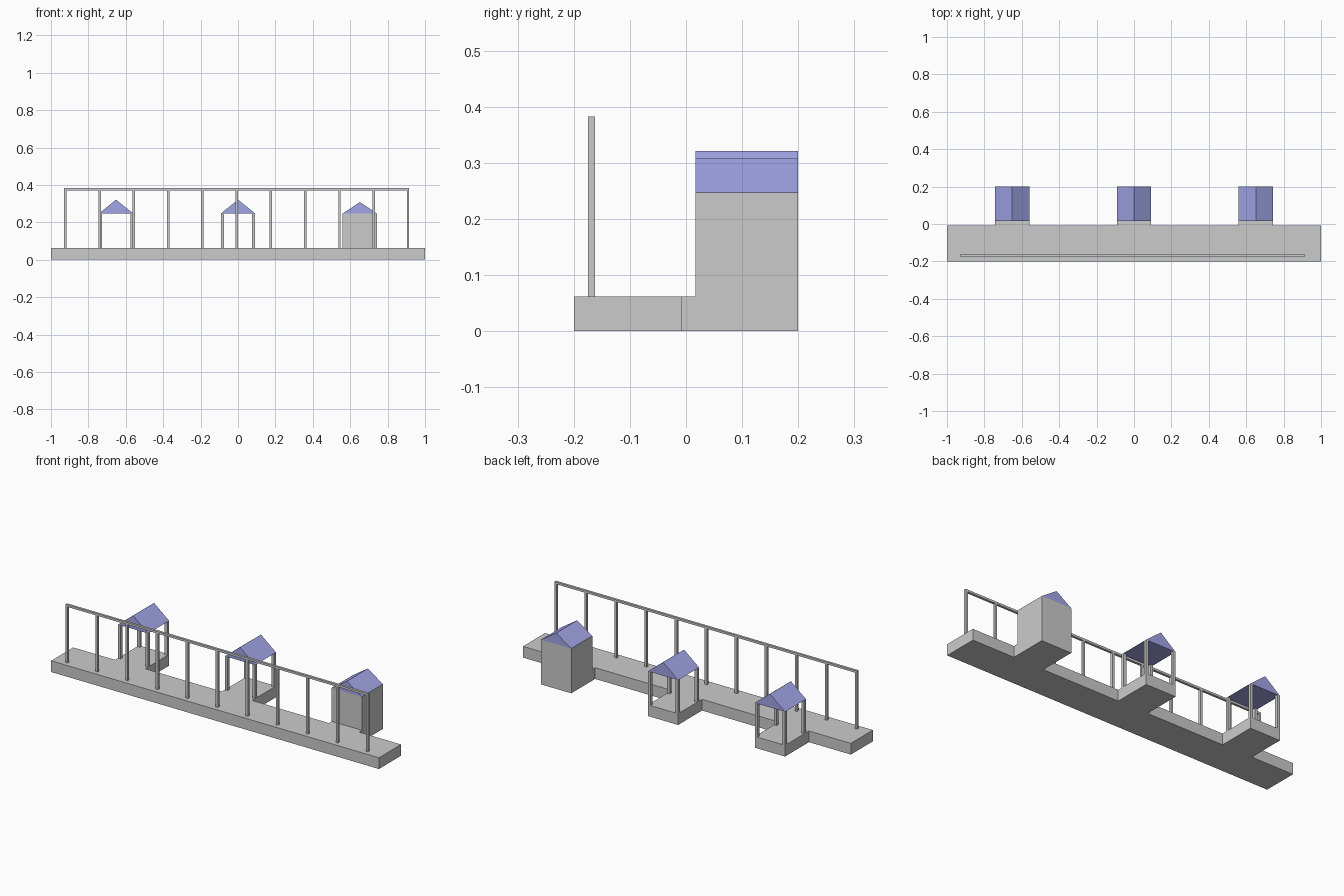
import bpy

if "Cube" in bpy.data.objects:
    bpy.data.objects.remove(bpy.data.objects["Cube"])

SLAB_Z, EAVE_Z = 0.062, 0.247
SLAB_BACK, HUT_FRONT, BACK = -0.008, 0.017, 0.2
HALF = 0.092   # half width of a hut

blue = bpy.data.materials.new("roof_blue")
blue.diffuse_color = (0.36, 0.38, 0.8, 1)
blue.use_nodes = True
blue.node_tree.nodes["Principled BSDF"].inputs["Base Color"].default_value = blue.diffuse_color


def mesh_object(name, verts, faces, mat=None):
    me = bpy.data.meshes.new(name)
    me.from_pydata(verts, [], faces)
    ob = bpy.data.objects.new(name, me)
    bpy.context.collection.objects.link(ob)
    if mat:
        me.materials.append(mat)
    return ob


def box(name, x0, x1, y0, y1, z0, z1):
    verts = [(x, y, z) for x in (x0, x1) for y in (y0, y1) for z in (z0, z1)]
    faces = [(0, 1, 3, 2), (4, 6, 7, 5), (0, 4, 5, 1),
             (2, 3, 7, 6), (0, 2, 6, 4), (1, 5, 7, 3)]
    return mesh_object(name, verts, faces)


def gable_roof(name, cx, ridge_z):
    profile = [(cx - HALF, EAVE_Z), (cx + HALF, EAVE_Z), (cx, ridge_z)]
    verts = [(x, y, z) for y in (HUT_FRONT, BACK) for x, z in profile]
    faces = [(0, 1, 2), (5, 4, 3), (0, 3, 4, 1), (1, 4, 5, 2), (2, 5, 3, 0)]
    return mesh_object(name, verts, faces, blue)


# Long walkway slab
box("walkway", -1, 1, -0.2, SLAB_BACK, 0, SLAB_Z)

# Huts on bays behind the walkway: two open, one walled
P = 0.016
for i, (cx, ridge_z, walled) in enumerate(
        [(-0.652, 0.321, False), (0, 0.321, False), (0.652, 0.308, True)]):
    x0, x1 = cx - HALF, cx + HALF
    if walled:
        box(f"hut_bay_{i}", x0, x1, SLAB_BACK, HUT_FRONT, 0, SLAB_Z)
        box(f"hut_walls_{i}", x0, x1, HUT_FRONT, BACK, 0, EAVE_Z)
    else:
        box(f"hut_bay_{i}", x0, x1, SLAB_BACK, BACK, 0, SLAB_Z)
        for px in (x0, x1 - P):
            for py in (HUT_FRONT, BACK - P):
                box(f"hut_post_{i}", px, px + P, py, py + P, SLAB_Z, EAVE_Z)
    gable_roof(f"hut_roof_{i}", cx, ridge_z)

# Front frame: eleven posts under one long rail
RY0, RY1, RAIL_Z, TOP_Z = -0.175, -0.162, 0.371, 0.383
R = 0.0065
LEFT, RIGHT = -0.923, 0.909
for k in range(11):
    x = LEFT + (RIGHT - LEFT) * k / 10
    box(f"frame_post_{k}", x - R, x + R, RY0, RY1, SLAB_Z, RAIL_Z)
box("frame_rail", LEFT - R, RIGHT + R, RY0, RY1, RAIL_Z, TOP_Z)
